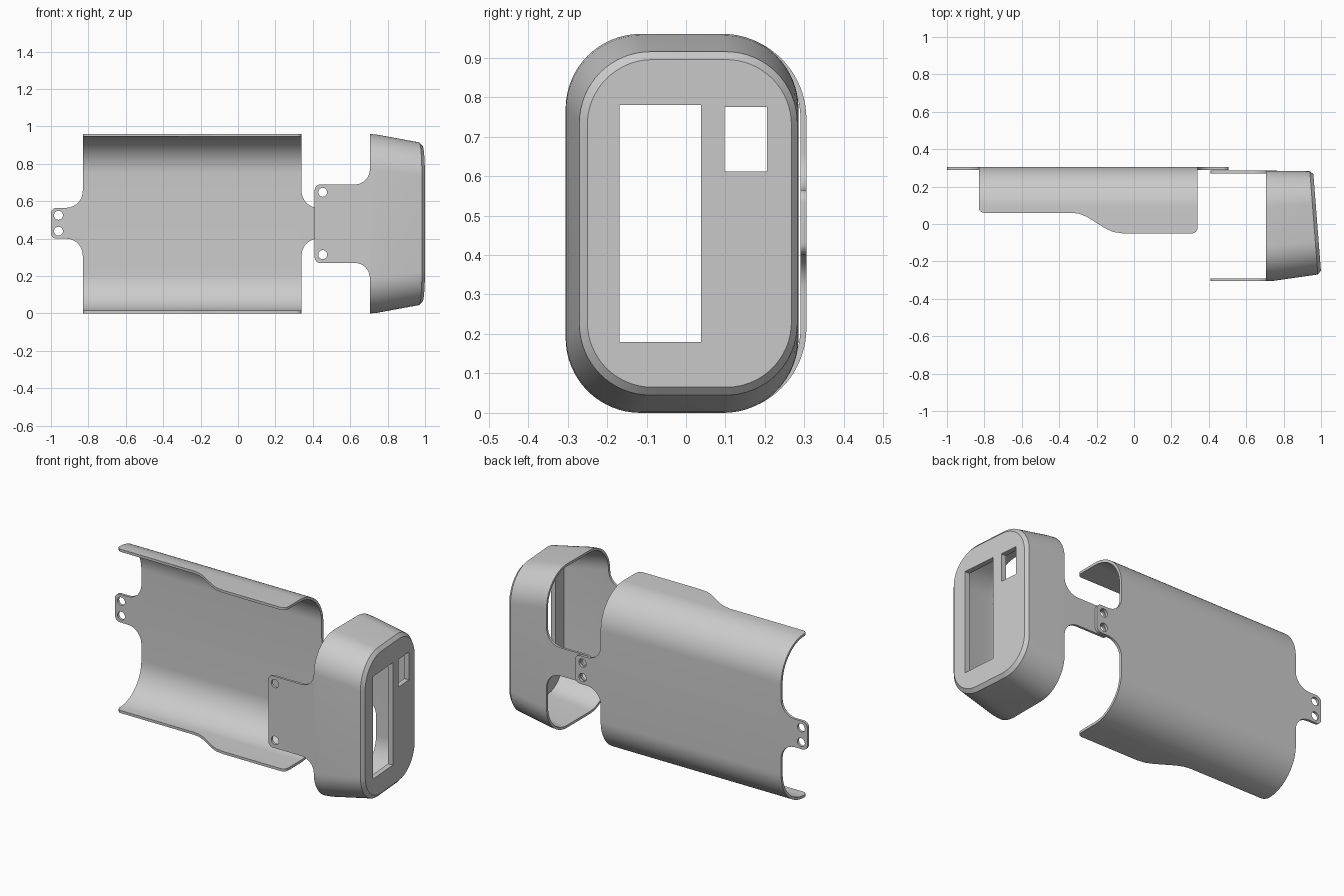
import bpy, bmesh
from math import cos, sin, pi, radians

if "Cube" in bpy.data.objects:
    bpy.data.objects.remove(bpy.data.objects["Cube"])


def arc(cx, cy, r, a0, a1, n=12):
    return [(cx + r * cos(radians(a0 + (a1 - a0) * i / n)),
             cy + r * sin(radians(a0 + (a1 - a0) * i / n))) for i in range(n + 1)]


def new_object(name, bm):
    bmesh.ops.recalc_face_normals(bm, faces=bm.faces)
    me = bpy.data.meshes.new(name)
    bm.to_mesh(me)
    bm.free()
    ob = bpy.data.objects.new(name, me)
    bpy.context.collection.objects.link(ob)
    return ob


def activate(ob):
    bpy.ops.object.select_all(action='DESELECT')
    ob.select_set(True)
    bpy.context.view_layer.objects.active = ob


def smooth(ob):
    activate(ob)
    bpy.ops.object.shade_smooth_by_angle(angle=radians(25))


# Flat lug with filleted root, rounded tip corners and screw holes
def lug(name, root, tip, z0, z1, fillet, y, half, holes, hole_r=0.024):
    s = 1 if tip > root else -1
    length, r = abs(tip - root), 0.03
    pts = arc(fillet, z1 + fillet, fillet, 180, 270)
    pts += arc(length - r, z1 - r, r, 90, 0, 8)
    pts += arc(length - r, z0 + r, r, 0, -90, 8)
    pts += arc(fillet, z0 - fillet, fillet, 90, 180)
    loops = [[(root + s * u, v) for u, v in pts]]
    loops += [arc(hx, hz, hole_r, 0, 345, 23) for hx, hz in holes]
    cu = bpy.data.curves.new(name, 'CURVE')
    cu.dimensions, cu.fill_mode, cu.extrude = '2D', 'BOTH', half
    for loop in loops:
        sp = cu.splines.new('POLY')
        sp.points.add(len(loop) - 1)
        for p, (a, b) in zip(sp.points, loop):
            p.co = (a, b, 0, 1)
        sp.use_cyclic_u = True
    ob = bpy.data.objects.new(name, cu)
    ob.rotation_euler.x = pi / 2
    ob.location.y = y
    bpy.context.collection.objects.link(ob)
    activate(ob)
    bpy.ops.object.convert(target='MESH')
    smooth(bpy.context.object)


# Sleeve: open channel whose free edge follows a stepped outline (x, edge y)
edge = [(-x, y) for x, y in arc(0.80, 0.09, 0.03, 0, -90, 6)]
edge += [(-0.33, 0.06), (-0.29, 0.054), (-0.25, 0.037), (-0.15, -0.025),
         (-0.11, -0.043), (-0.06, -0.05)]
edge += arc(0.31, -0.02, 0.03, -90, 0, 6)
R, BACK, TOP = 0.215, 0.305, 0.96
bend = arc(BACK - R, R, R, -90, 0, 20) + arc(BACK - R, TOP - R, R, 0, 90, 20)
bm = bmesh.new()
rows = []
for x, ey in edge:
    prof = [(min(ey, 0.089), 0)] + bend + [(min(ey, 0.089), TOP)]
    rows.append([bm.verts.new((x, y, z)) for y, z in prof])
for a, b in zip(rows, rows[1:]):
    for i in range(len(a) - 1):
        bm.faces.new((a[i], a[i + 1], b[i + 1], b[i]))
sleeve = new_object("sleeve", bm)
# make sure normals face outward so that the wall grows inward
flat = max(sleeve.data.polygons, key=lambda p: p.center.y)
if flat.normal.y < 0:
    sleeve.data.flip_normals()
sol = sleeve.modifiers.new("wall", 'SOLIDIFY')
sol.thickness, sol.offset = 0.015, -1
activate(sleeve)
bpy.ops.object.modifier_apply(modifier="wall")
smooth(sleeve)


# End cap: rounded rectangle sections lofted outside, then back inside
def section(bm, x0, slope, y0, y1, z0, z1, r):
    pts = (arc(y1 - r, z0 + r, r, -90, 0, 16) + arc(y1 - r, z1 - r, r, 0, 90, 16)
           + arc(y0 + r, z1 - r, r, 90, 180, 16) + arc(y0 + r, z0 + r, r, 180, 270, 16))
    return [bm.verts.new((x0 - slope * y, y, z)) for y, z in pts]


T = 0.014
outer = [(0.705, 0, -0.305, 0.285, 0, 0.96, 0.19),
         (0.745, 0, -0.304, 0.285, 0.004, 0.956, 0.19),
         (0.962, 0.078, -0.27, 0.282, 0.045, 0.915, 0.18),
         (0.980, 0.078, -0.25, 0.267, 0.065, 0.895, 0.165)]
inner = [(x - (0.03 if k == 3 else 0.012 if k == 2 else 0), s, y0 + T, y1 - T,
          z0 + T, z1 - T, r - T) for k, (x, s, y0, y1, z0, z1, r) in enumerate(outer)]
bm = bmesh.new()
rings = [section(bm, *s) for s in outer[::-1] + inner]
for a, b in zip(rings, rings[1:]):
    n = len(a)
    for i in range(n):
        bm.faces.new((a[i], a[(i + 1) % n], b[(i + 1) % n], b[i]))
bm.faces.new(rings[0])
bm.faces.new(rings[-1])
cap = new_object("end_cap", bm)

# Display window and small square port cut through the cap face
for name, y0, y1, z0, z1 in (("window_cutter", -0.168, 0.038, 0.18, 0.78),
                             ("port_cutter", 0.098, 0.205, 0.612, 0.775)):
    bm = bmesh.new()
    bmesh.ops.create_cube(bm, size=1)
    for v in bm.verts:
        v.co = (0.97 + v.co.x * 0.2, (y0 + y1) / 2 + v.co.y * (y1 - y0),
                (z0 + z1) / 2 + v.co.z * (z1 - z0))
    cutter = new_object(name, bm)
    cutter.hide_render = True
    mod = cap.modifiers.new(name, 'BOOLEAN')
    mod.operation, mod.object, mod.solver = 'DIFFERENCE', cutter, 'EXACT'
    activate(cap)
    bpy.ops.object.modifier_apply(modifier=name)
    bpy.data.objects.remove(cutter)
smooth(cap)

# Lugs on both ends of the sleeve and on both sides of the cap
pair = (0.44, 0.525)
lug("sleeve_end_lug", -0.83, -1.0, 0.40, 0.565, 0.09, 0.2975, 0.0075, [(-0.96, z) for z in pair])
lug("sleeve_cap_lug", 0.34, 0.505, 0.40, 0.565, 0.09, 0.2975, 0.0075, [(0.458, z) for z in pair])
lug("cap_back_lug", 0.705, 0.41, 0.40, 0.565, 0.09, 0.278, 0.007, [(0.458, z) for z in pair])
lug("cap_front_lug", 0.705, 0.41, 0.27, 0.69, 0.08, -0.298, 0.007, [(0.453, 0.315), (0.453, 0.648)])
